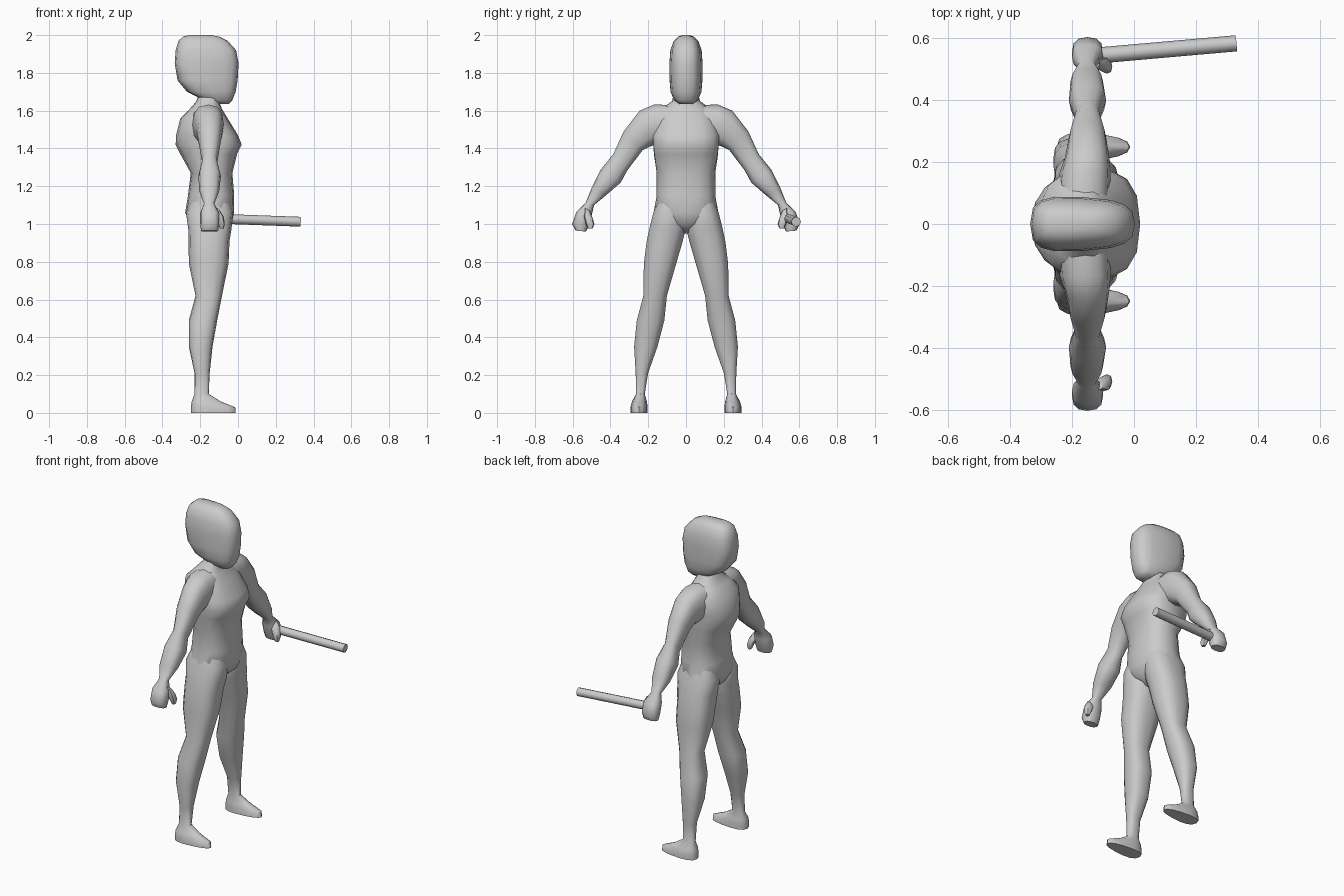
import bpy, bmesh, math
from mathutils import Vector

grey = bpy.data.materials.new("plain grey")
grey.diffuse_color = (0.6, 0.6, 0.6, 1)


def loft(name, sections, n=14, power=0.8, angle=50):
    """Skin rings; each section = centre, half axis u, half axis v, taper of v along u."""
    bm = bmesh.new()
    rings = []
    for c, u, v, taper in sections:
        ring = []
        for i in range(n):
            a = 2 * math.pi * i / n
            ca, sa = math.cos(a), math.sin(a)
            s = math.copysign(abs(ca) ** power, ca)
            t = math.copysign(abs(sa) ** power, sa) * (1 + taper * s)
            ring.append(bm.verts.new(Vector(c) + s * Vector(u) + t * Vector(v)))
        rings.append(ring)
    for lo, hi in zip(rings, rings[1:]):
        for i in range(n):
            j = (i + 1) % n
            bm.faces.new((lo[i], lo[j], hi[j], hi[i]))
    bm.faces.new(rings[0])
    bm.faces.new(rings[-1])
    bmesh.ops.recalc_face_normals(bm, faces=bm.faces)
    me = bpy.data.meshes.new(name)
    bm.to_mesh(me)
    bm.free()
    me.materials.append(grey)
    me.shade_smooth()
    me.set_sharp_from_angle(angle=math.radians(angle))
    ob = bpy.data.objects.new(name, me)
    bpy.context.collection.objects.link(ob)
    return ob


def level(z, x0, x1, y0, y1, taper=0):
    """Horizontal ring from its extents."""
    return (((x0 + x1) / 2, (y0 + y1) / 2, z), ((x1 - x0) / 2, 0, 0),
            (0, (y1 - y0) / 2, 0), taper)


def limb(top, bottom, x0, x1, side):
    """Ring across an arm from its upper and lower edge points (y, z)."""
    a = Vector(((x0 + x1) / 2, side * top[0], top[1]))
    b = Vector(((x0 + x1) / 2, side * bottom[0], bottom[1]))
    return ((a + b) / 2, ((x1 - x0) / 2, 0, 0), (a - b) / 2, 0)


# Torso with neck: z, back, front, half width, taper
torso = [(0.95, -0.19, -0.10, 0.02, 0), (1.00, -0.25, -0.035, 0.10, 0),
         (1.06, -0.28, -0.02, 0.172, 0), (1.15, -0.265, -0.02, 0.155, 0),
         (1.27, -0.25, -0.03, 0.155, 0), (1.37, -0.305, -0.005, 0.17, 0.1),
         (1.42, -0.33, 0.02, 0.172, 0.15), (1.47, -0.328, 0.0, 0.175, 0.15),
         (1.56, -0.305, -0.055, 0.165, 0), (1.61, -0.255, -0.085, 0.13, 0),
         (1.65, -0.22, -0.10, 0.075, 0), (1.72, -0.20, -0.08, 0.055, 0)]
loft("torso", [level(z, b, f, -w, w, t) for z, b, f, w, t in torso], n=16)

# Head: narrow from the front, deep from the side
head = [(1.635, -0.12, -0.05, 0.035), (1.655, -0.18, -0.03, 0.062),
        (1.70, -0.27, -0.012, 0.081), (1.76, -0.32, -0.002, 0.086),
        (1.85, -0.335, 0.003, 0.087), (1.92, -0.33, -0.01, 0.082),
        (1.97, -0.315, -0.055, 0.064), (1.992, -0.29, -0.10, 0.042),
        (2.00, -0.26, -0.14, 0.02)]
loft("head", [level(z, b, f, -w, w, -0.12) for z, b, f, w in head], n=16, power=0.65)

# Leg and foot: z, back, front, inner, outer
leg = [(0, -0.25, -0.012, 0.205, 0.292), (0.03, -0.25, -0.015, 0.205, 0.292),
       (0.06, -0.245, -0.09, 0.209, 0.284), (0.10, -0.23, -0.155, 0.218, 0.265),
       (0.21, -0.23, -0.15, 0.20, 0.267), (0.35, -0.26, -0.135, 0.15, 0.276),
       (0.49, -0.26, -0.11, 0.113, 0.262), (0.62, -0.225, -0.085, 0.10, 0.227),
       (0.79, -0.26, -0.05, 0.05, 0.225), (0.91, -0.262, -0.045, 0.015, 0.21),
       (0.97, -0.263, -0.035, 0.0, 0.197), (1.06, -0.275, -0.025, 0.0, 0.175),
       (1.14, -0.24, -0.05, 0.02, 0.145)]

# Arm and fist: upper edge, lower edge, back, front
arm = [((0.04, 1.63), (0.04, 1.43), -0.25, -0.08), ((0.17, 1.632), (0.16, 1.42), -0.24, -0.075),
       ((0.245, 1.60), (0.19, 1.41), -0.222, -0.08), ((0.33, 1.49), (0.23, 1.39), -0.21, -0.09),
       ((0.385, 1.37), (0.31, 1.285), -0.19, -0.11), ((0.45, 1.29), (0.345, 1.22), -0.21, -0.09),
       ((0.50, 1.19), (0.42, 1.155), -0.205, -0.10), ((0.53, 1.115), (0.487, 1.10), -0.18, -0.125),
       ((0.58, 1.065), (0.497, 1.055), -0.20, -0.10), ((0.603, 1.0), (0.51, 1.0), -0.20, -0.10),
       ((0.585, 0.965), (0.53, 0.96), -0.195, -0.105)]

thumb = [((0.535, 1.085), (0.51, 1.07), -0.135, -0.10), ((0.54, 1.04), (0.495, 1.035), -0.125, -0.075),
         ((0.53, 1.00), (0.485, 1.00), -0.105, -0.07), ((0.52, 0.975), (0.495, 0.975), -0.095, -0.075)]

for side, label in ((1, "left"), (-1, "right")):
    loft(label + "_leg", [level(z, b, f, side * i, side * o, -0.25 if z < 0.07 else 0)
                          for z, b, f, i, o in leg])
    loft(label + "_arm", [limb(*s, side) for s in arm], n=12)
    loft(label + "_thumb", [limb(*s, side) for s in thumb], n=8)

# Baton held in the left fist
start, end = Vector((-0.16, 0.54, 1.03)), Vector((0.33, 0.583, 1.012))
axis = (end - start).normalized()
u = axis.cross(Vector((0, 0, 1))).normalized()
v = u.cross(axis)
loft("baton", [(p, u * 0.026, v * 0.026, 0) for p in (start, end)], n=8, power=1)
